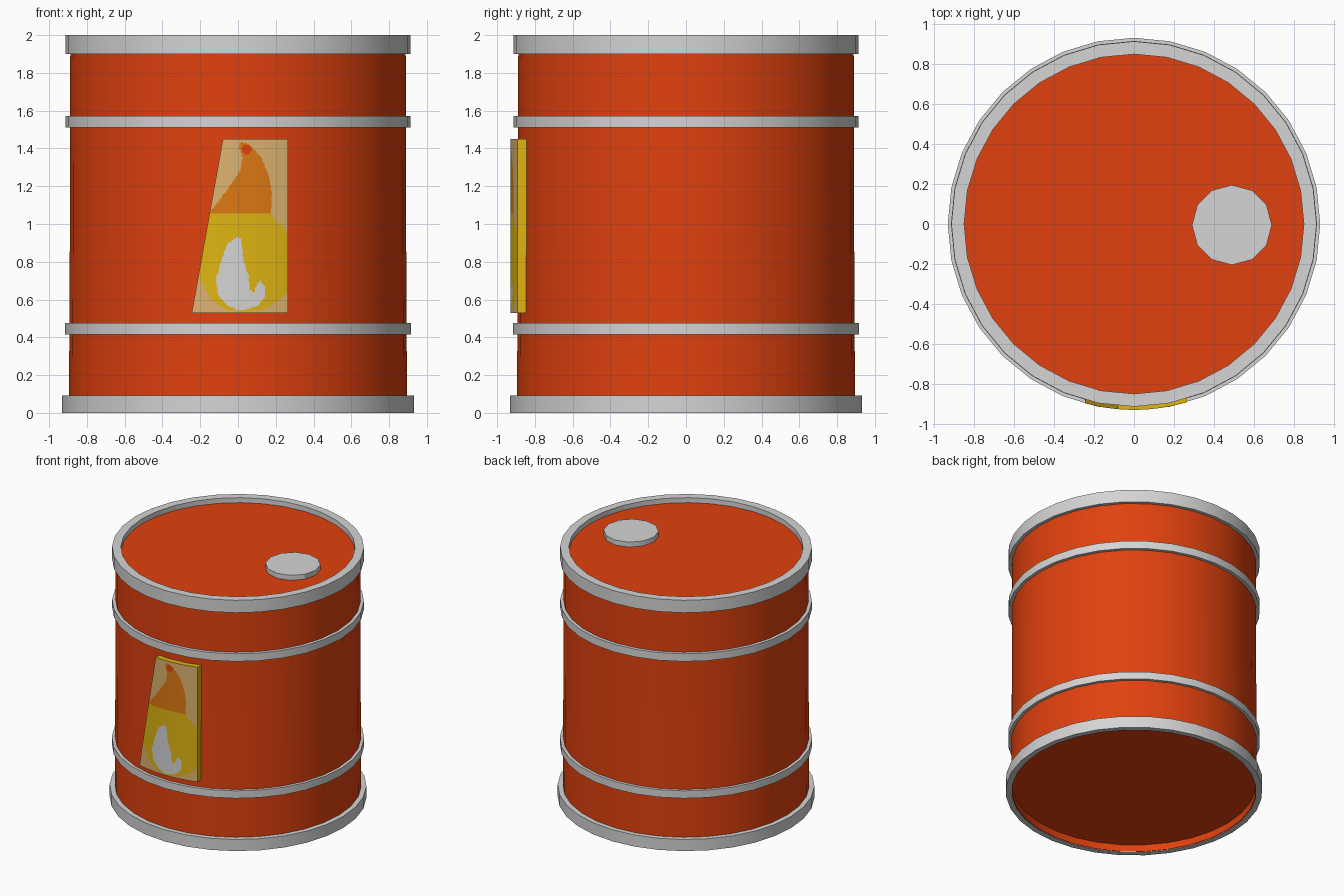
import bpy, bmesh, math

if "Cube" in bpy.data.objects:
    bpy.data.objects.remove(bpy.data.objects["Cube"])

SIDES = 32


def material(name, rgb):
    m = bpy.data.materials.new(name)
    m.diffuse_color = (*rgb, 1)
    m.use_nodes = True
    m.node_tree.nodes["Principled BSDF"].inputs["Base Color"].default_value = m.diffuse_color
    return m


RED = material("red_orange_paint", (0.75, 0.053, 0.0044))
GREY = material("grey_metal", (0.66, 0.66, 0.66))
TAN = material("label_tan", (0.72, 0.45, 0.16))
YELLOW = material("flame_yellow", (0.74, 0.46, 0.006))
ORANGE = material("flame_orange", (0.73, 0.19, 0.006))


def finish(name, bm, mats, normals=True):
    if normals:
        bmesh.ops.recalc_face_normals(bm, faces=bm.faces)
    me = bpy.data.meshes.new(name)
    bm.to_mesh(me)
    bm.free()
    ob = bpy.data.objects.new(name, me)
    bpy.context.collection.objects.link(ob)
    for m in mats:
        me.materials.append(m)
    bpy.ops.object.select_all(action='DESELECT')
    ob.select_set(True)
    bpy.context.view_layer.objects.active = ob
    bpy.ops.object.shade_smooth_by_angle(angle=math.radians(30))
    return ob


def lathe(name, profile, mat, closed=False, sides=SIDES, centre=(0, 0)):
    """Spin an (r, z) profile about the z axis."""
    bm = bmesh.new()
    rings = []
    for r, z in profile:
        rings.append([bm.verts.new((centre[0] + r * math.cos(2 * math.pi * k / sides),
                                    centre[1] + r * math.sin(2 * math.pi * k / sides), z))
                      for k in range(sides)])
    pairs = list(zip(rings, rings[1:]))
    if closed:
        pairs.append((rings[-1], rings[0]))
    for a, b in pairs:
        for k in range(sides):
            j = (k + 1) % sides
            bm.faces.new((a[k], a[j], b[j], b[k]))
    if not closed:
        bm.faces.new(rings[0])
        bm.faces.new(rings[-1])
    return finish(name, bm, [mat])


# Drum body with recessed floor and lid
lathe("drum_body", [(0.885, 0.06), (0.885, 0.005), (0.895, 0.005), (0.89, 1.0),
                    (0.888, 1.93), (0.87, 1.96)], RED)

# Metal rims and hoops: inner radius, outer radius, bottom, top
for name, r0, r1, z0, z1 in [("bottom_rim", 0.89, 0.932, 0.0, 0.093),
                             ("lower_hoop", 0.88, 0.916, 0.415, 0.475),
                             ("upper_hoop", 0.88, 0.914, 1.51, 1.572),
                             ("top_rim", 0.85, 0.914, 1.9, 2.0)]:
    lathe(name, [(r0, z0), (r1, z0), (r1, z1), (r0, z1)], GREY, closed=True)

# Filler cap on the lid
lathe("filler_cap", [(0.2, 1.95), (0.2, 2.0)], GREY, sides=12, centre=(0.49, -0.005))

# Flame outlines (x, z) on the label
UPPER = [(-.15, 1.06), (-.065, 1.17), (.01, 1.28), (.025, 1.35), (.005, 1.41), (.015, 1.435),
         (.06, 1.42), (.125, 1.35), (.165, 1.25), (.18, 1.15), (.175, 1.06)]
LOWER = [(-.155, 1.065), (-.25, .8), (-.185, .68), (-.14, .6), (-.065, .55), (.035, .535),
         (.14, .55), (.22, .6), (.27, .65), (.27, .93), (.24, .985), (.195, 1.02), (.175, 1.065)]
CORE = [(0, .935), (-.055, .895), (-.09, .80), (-.117, .705), (-.105, .625), (-.065, .575),
        (.01, .54), (.105, .567), (.143, .615), (.143, .67), (.117, .70), (.10, .68),
        (.085, .64), (.06, .655), (.058, .715), (.03, .80), (.015, .92)]


def inside(poly, x, z):
    hit = False
    for (x0, z0), (x1, z1) in zip(poly, poly[1:] + poly[:1]):
        if (z0 > z) != (z1 > z) and x < x0 + (z - z0) * (x1 - x0) / (z1 - z0):
            hit = not hit
    return hit


def label_colour(x, z):
    if inside(CORE, x, z):
        return 3
    if math.hypot(x - .045, z - 1.395) < .026:
        return 4
    if inside(UPPER, x, z):
        return 2
    return 1 if inside(LOWER, x, z) else 0


# Curved, tapered warning label standing off the front of the drum
NX, NZ, R = 64, 124, 0.93
bm = bmesh.new()
grid = []
for j in range(NZ + 1):
    z = 0.53 + 0.92 * j / NZ
    left = -0.245 + 0.165 * j / NZ
    row = []
    for i in range(NX + 1):
        x = left + (0.266 - left) * i / NX
        row.append(bm.verts.new((x, -math.sqrt(R * R - x * x), z)))
    grid.append(row)
for j in range(NZ):
    for i in range(NX):
        f = bm.faces.new((grid[j][i], grid[j][i + 1], grid[j + 1][i + 1], grid[j + 1][i]))
        c = f.calc_center_median()
        f.material_index = label_colour(c.x, c.z)
# Label edges run back into the drum
rim = [e for e in bm.edges if e.is_boundary]
new = bmesh.ops.extrude_edge_only(bm, edges=rim)["geom"]
for g in new:
    if isinstance(g, bmesh.types.BMVert):
        g.co.y += 0.06
    elif isinstance(g, bmesh.types.BMFace):
        g.material_index = 1
finish("flame_label", bm, [TAN, YELLOW, ORANGE, GREY, RED])
